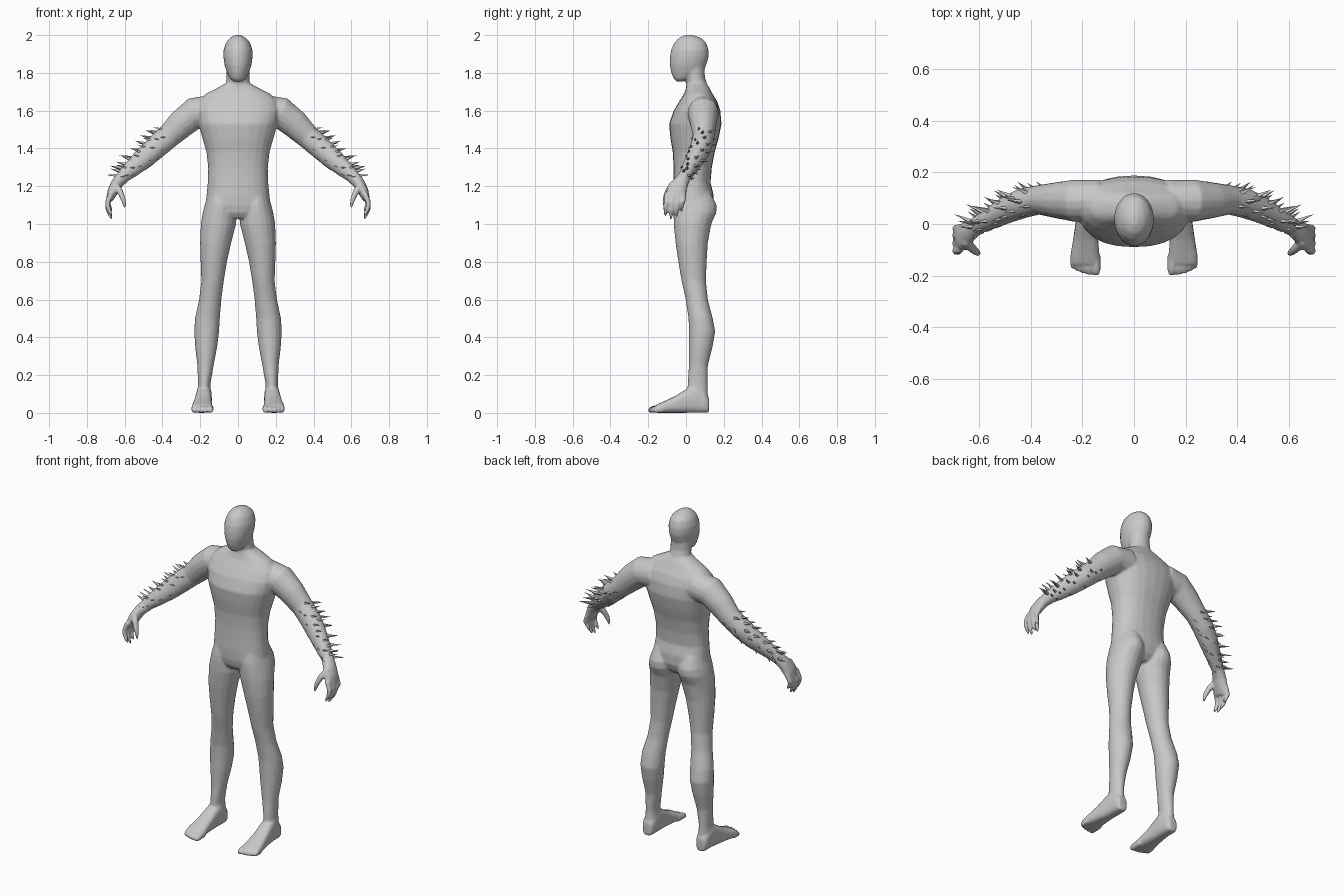
import bpy, bmesh, math, random
from mathutils import Vector

if "Cube" in bpy.data.objects:
    bpy.data.objects.remove(bpy.data.objects["Cube"])

random.seed(4)
grey = bpy.data.materials.new("grey_skin")
grey.diffuse_color = (0.58, 0.58, 0.58, 1)
grey.use_nodes = True
grey.node_tree.nodes["Principled BSDF"].inputs["Base Color"].default_value = grey.diffuse_color
X, Y, Z = Vector((1, 0, 0)), Vector((0, 1, 0)), Vector((0, 0, 1))


def frames(rings, hint):
    """Centre and two cross-section axes for each ring of a bent tube."""
    pts = [Vector(r[:3]) for r in rings]
    out = []
    for i, p in enumerate(pts):
        t = (pts[min(i + 1, len(pts) - 1)] - pts[max(i - 1, 0)]).normalized()
        a = (hint - t * hint.dot(t)).normalized()
        out.append((p, a, t.cross(a)))
    return out


def loft(bm, rings, hint=Y, axes=None, n=16, power=2.0, sx=1):
    """Closed tube through rings of (x, y, z, half_a, half_b)."""
    loops = []
    for r, (p, a, b) in zip(rings, frames(rings, hint)):
        if axes:
            a, b = axes
        loop = []
        for k in range(n):
            w = 2 * math.pi * k / n
            c, s = math.cos(w), math.sin(w)
            q = (p + a * math.copysign(abs(c) ** (2 / power), c) * r[3]
                 + b * math.copysign(abs(s) ** (2 / power), s) * r[4])
            loop.append(bm.verts.new((q.x * sx, q.y, q.z)))
        loops.append(loop)
    faces = [bm.faces.new(loops[0]), bm.faces.new(loops[-1][::-1])]
    for u, v in zip(loops, loops[1:]):
        for k in range(n):
            m = (k + 1) % n
            faces.append(bm.faces.new((u[k], v[k], v[m], u[m])))
    bmesh.ops.recalc_face_normals(bm, faces=faces)


def finish(bm, name):
    me = bpy.data.meshes.new(name)
    bm.to_mesh(me)
    bm.free()
    me.materials.append(grey)
    ob = bpy.data.objects.new(name, me)
    bpy.context.collection.objects.link(ob)
    return ob


def upright(z, x0, x1, y0, y1):
    """Horizontal ring from its left, right, front and back limits."""
    return ((x0 + x1) / 2, (y0 + y1) / 2, z, (x1 - x0) / 2, (y1 - y0) / 2)


# torso: height, half width, front, back
TORSO = [(1.03, .09, -.04, .10), (1.06, .15, -.06, .13), (1.10, .172, -.068, .145),
         (1.16, .166, -.07, .145), (1.22, .160, -.067, .13), (1.30, .158, -.066, .137),
         (1.38, .167, -.07, .152), (1.45, .187, -.082, .172), (1.53, .21, -.09, .188),
         (1.60, .225, -.065, .182), (1.65, .21, -.035, .165), (1.69, .17, -.01, .14),
         (1.72, .11, .0, .125), (1.745, .065, .004, .108)]
NECK = [(1.66, .07, .0, .13), (1.73, .064, .002, .115), (1.78, .061, -.005, .10),
        (1.84, .06, -.01, .10)]
HEAD = [(1.755, .022, -.052, -.015), (1.77, .042, -.066, .03), (1.80, .058, -.078, .085),
        (1.84, .071, -.086, .107), (1.88, .077, -.086, .119), (1.92, .077, -.08, .12),
        (1.96, .064, -.062, .108), (1.985, .043, -.038, .08), (2.0, .016, -.005, .04)]
# leg: height, inner, outer, front, back
LEG = [(1.17, .03, .155, -.05, .13), (1.10, .014, .177, -.066, .163),
       (1.06, .008, .187, -.067, .162), (1.0, .010, .197, -.066, .135),
       (.9, .036, .201, -.056, .116), (.8, .058, .198, -.041, .11),
       (.7, .075, .194, -.024, .106), (.6, .088, .206, -.002, .116),
       (.5, .096, .228, .013, .142), (.43, .10, .232, .015, .155),
       (.35, .110, .227, .015, .141), (.25, .129, .215, .015, .116),
       (.15, .146, .212, .008, .114), (.06, .14, .218, .01, .118)]
# foot, heel to ball: x, y, half width, height
FOOT = [(.18, .122, .027, .08), (.18, .10, .038, .11), (.18, .05, .042, .15),
        (.183, .0, .044, .125), (.187, -.06, .049, .088), (.19, -.12, .056, .06),
        (.19, -.155, .056, .045)]
TOES = [(.147, -.198, .018), (.173, -.195, .013), (.195, -.19, .013),
        (.215, -.182, .012), (.235, -.172, .012)]
ARM = [(.13, .092, 1.60, .08, .085), (.23, .09, 1.587, .082, .084),
       (.30, .092, 1.53, .070, .076), (.37, .093, 1.462, .057, .064),
       (.43, .08, 1.41, .058, .062), (.49, .055, 1.356, .052, .058),
       (.56, .018, 1.295, .041, .047), (.61, -.008, 1.25, .034, .035),
       (.64, -.03, 1.215, .043, .032), (.662, -.05, 1.175, .053, .029),
       (.68, -.06, 1.13, .05, .019)]
FINGERS = [(-.104, 1.045), (-.074, 1.03), (-.045, 1.04), (-.018, 1.07)]

bm = bmesh.new()
loft(bm, [upright(z, -h, h, f, b) for z, h, f, b in TORSO], axes=(X, Y), n=24, power=2.3)
loft(bm, [upright(z, -h, h, f, b) for z, h, f, b in NECK], axes=(X, Y))
loft(bm, [upright(z, -h, h, f, b) for z, h, f, b in HEAD], axes=(X, Y), n=20)

for sx in (1, -1):
    # legs, feet and toes
    loft(bm, [upright(*r) for r in LEG], axes=(X, Y), n=18, sx=sx)
    loft(bm, [(x, y, h / 2, a, h / 2) for x, y, a, h in FOOT], axes=(X, Z), power=2.8, sx=sx)
    for x, tip, r in TOES:
        loft(bm, [(x, -.12, .024, r, .024), (x, tip + .02, .019, r, .019),
                  (x, tip, .014, r * .7, .013)], axes=(X, Z), n=10, sx=sx)
    # arms, fingers and thumbs
    loft(bm, ARM, sx=sx)
    for y, tip in FINGERS:
        loft(bm, [(.672, y + .005, 1.16, .015, .015), (.690, y, 1.115, .015, .014),
                  (.689, y - .003, tip + .045, .013, .013),
                  (.677, y - .005, tip + .015, .010, .010),
                  (.667, y - .006, tip - .004, .005, .005)], n=10, sx=sx)
    loft(bm, [(.655, -.065, 1.215, .02, .02), (.625, -.095, 1.172, .018, .017),
              (.609, -.109, 1.135, .015, .014), (.601, -.114, 1.105, .010, .010),
              (.598, -.116, 1.085, .005, .005)], n=10, sx=sx)

# fuse everything into one smooth skin
body = finish(bm, "body")
rem = body.modifiers.new("fuse", 'REMESH')
rem.mode = 'VOXEL'
rem.voxel_size = 0.0065
rem.use_smooth_shade = True
smo = body.modifiers.new("soften", 'SMOOTH')
smo.factor = 0.5
smo.iterations = 4
dec = body.modifiers.new("lighten", 'DECIMATE')
dec.ratio = 0.3

# thorns scattered over the forearms, leaning out towards the hands
bm = bmesh.new()
arm_frames = frames(ARM, Y)
for i in range(52):
    f = 2.9 + 4.3 * (i + random.random()) / 52
    k, u = int(f), f - int(f)
    p, a, b = [v.lerp(w, u) for v, w in zip(arm_frames[k], arm_frames[k + 1])]
    ra = ARM[k][3] * (1 - u) + ARM[k + 1][3] * u
    rb = ARM[k][4] * (1 - u) + ARM[k + 1][4] * u
    w = i * 2.4 + random.uniform(-.4, .4)
    normal = (a * math.cos(w) + b * math.sin(w)).normalized()
    root = p + (a * math.cos(w) * ra + b * math.sin(w) * rb) * .9
    outer = max(0, normal.dot(Vector((.5, .45, .7))))
    length = .028 + .05 * outer * random.uniform(.6, 1.1)
    lean = (normal * .55 + Vector((.8, .12, -.08))).normalized()
    tip = root + lean * length
    tip.x = min(tip.x, .715)
    side = lean.cross(normal).normalized()
    up = side.cross(lean)
    rad = .006 + .005 * outer
    for sx in (1, -1):
        flip = Vector((sx, 1, 1))
        base = [bm.verts.new((root + (side * math.cos(q) + up * math.sin(q)) * rad) * flip)
                for q in (0, math.pi / 2, math.pi, 1.5 * math.pi)]
        top = bm.verts.new(tip * flip)
        fs = [bm.faces.new(base)]
        fs += [bm.faces.new((base[j], top, base[(j + 1) % 4])) for j in range(4)]
        bmesh.ops.recalc_face_normals(bm, faces=fs)
finish(bm, "forearm_thorns")
